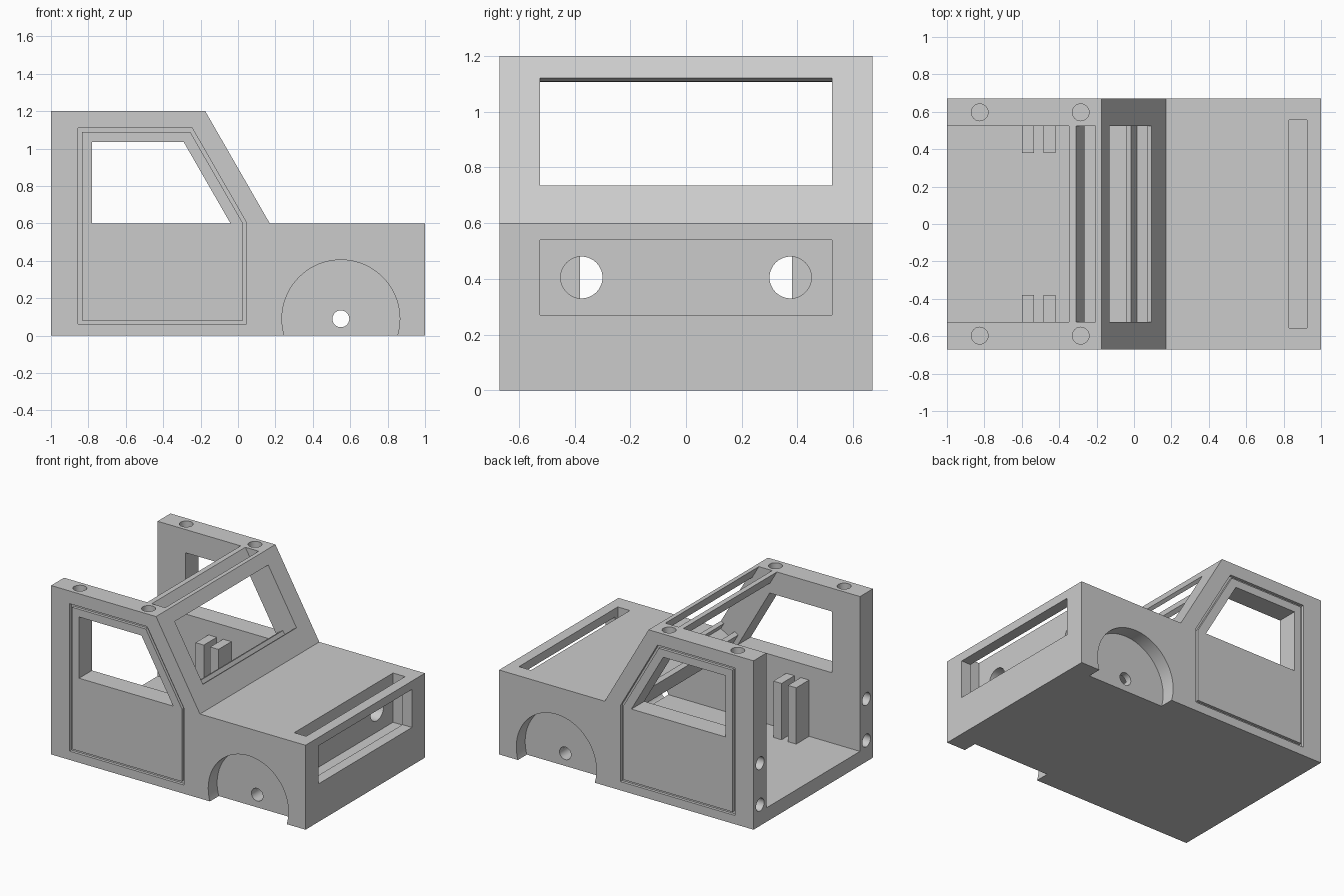
import bpy, math

cube = bpy.data.objects.get("Cube")
if cube:
    bpy.data.objects.remove(cube, do_unlink=True)

grey = bpy.data.materials.new("plain grey")
grey.use_nodes = True
GREY = (0.6, 0.6, 0.6, 1)
grey.diffuse_color = GREY
grey.node_tree.nodes["Principled BSDF"].inputs["Base Color"].default_value = GREY

LEAN = 0.575          # windscreen run per unit of height
HALF, INNER = 0.67, 0.525


def prism(name, outline, y0, y1):
    """Extrude an (x, z) outline along y."""
    n = len(outline)
    verts = [(x, y, z) for y in (y0, y1) for x, z in outline]
    faces = [tuple(range(n)), tuple(reversed(range(n, 2 * n)))]
    faces += [(i, i + n, (i + 1) % n + n, (i + 1) % n) for i in range(n)]
    mesh = bpy.data.meshes.new(name)
    mesh.from_pydata(verts, [], faces)
    mesh.materials.append(grey)
    obj = bpy.data.objects.new(name, mesh)
    bpy.context.collection.objects.link(obj)
    bpy.context.view_layer.objects.active = obj
    bpy.ops.object.select_all(action='DESELECT')
    obj.select_set(True)
    bpy.ops.object.mode_set(mode='EDIT')
    bpy.ops.mesh.select_all(action='SELECT')
    bpy.ops.mesh.normals_make_consistent(inside=False)
    bpy.ops.object.mode_set(mode='OBJECT')
    return obj


def box(name, x0, x1, y0, y1, z0, z1):
    return prism(name, [(x0, z0), (x1, z0), (x1, z1), (x0, z1)], y0, y1)


def rod(name, centre, radius, length, axis, sides=48):
    turn = {'X': (0, math.pi / 2, 0), 'Y': (math.pi / 2, 0, 0), 'Z': (0, 0, 0)}[axis]
    bpy.ops.mesh.primitive_cylinder_add(vertices=sides, radius=radius, depth=length,
                                        location=centre, rotation=turn)
    obj = bpy.context.object
    obj.name = name
    obj.data.materials.append(grey)
    return obj


def cut(target, cutter):
    cutter.hide_render = True
    bpy.context.view_layer.objects.active = target
    mod = target.modifiers.new("cut", 'BOOLEAN')
    mod.operation, mod.solver, mod.object = 'DIFFERENCE', 'EXACT', cutter
    bpy.ops.object.modifier_apply(modifier=mod.name)
    bpy.data.objects.remove(cutter, do_unlink=True)


def slope(offset, z):
    """Point on a line parallel to the windscreen, moved back by offset."""
    return (-0.175 - offset + (1.2 - z) * LEAN, z)


def across(point, dist):
    """Move a point square to the windscreen."""
    k = math.hypot(1, LEAN)
    return (point[0] + dist / k, point[1] + dist * LEAN / k)


# Solid cab and bonnet
body = prism("cab_body", [(-1, 0), (1, 0), (1, 0.6), (0.17, 0.6), (-0.175, 1.2), (-1, 1.2)],
             -HALF, HALF)

# Cabin, open at the top and back, running on under the bonnet
cut(body, prism("cabin_cutter", [(-1.1, 0.1), (0.75, 0.1), (0.75, 0.5), slope(0.172, 0.5),
                                 slope(0.172, 1.3), (-1.1, 1.3)], -INNER, INNER))

# Slot that takes the windscreen sheet
low = slope(0.135, 0.635)
cut(body, prism("screen_slot_cutter", [low, across(low, 0.091), slope(0.03, 1.3),
                                       slope(0.135, 1.3)], -INNER, INNER))

# Windscreen opening in the outer and inner frames
for start, back, front, z0, z1 in ((0, -0.06, 0.05, 0.735, 1.122),
                                   (0.135, -0.06, 0.05, 0.687, 1.122)):
    a, b = slope(start, z0), slope(start, z1)
    cut(body, prism("screen_cutter", [across(a, back), across(a, front),
                                      across(b, front), across(b, back)], -INNER, INNER))

# Grille slot from the bonnet and opening in the nose
cut(body, box("grille_slot_cutter", 0.83, 0.925, -0.555, 0.555, 0.25, 0.7))
cut(body, box("grille_opening_cutter", 0.88, 1.1, -INNER, INNER, 0.27, 0.54))

# Axle bore
cut(body, rod("axle_cutter", (0.55, 0, 0.09), 0.045, 2, 'Y'))

for side in (-1, 1):
    def span(inner, outer):
        return sorted((side * inner, side * outer))

    # Wheel arch, headlight and side window
    cut(body, rod("arch_cutter", (0.55, side * 0.67, 0.09), 0.315, 0.2, 'Y', 96))
    cut(body, rod("headlight_cutter", (0.79, side * 0.375, 0.405), 0.075, 0.14, 'X'))
    cut(body, prism("window_cutter", [(-0.78, 0.6), (-0.04, 0.6), (-0.29, 1.035),
                                      (-0.78, 1.035)], *span(0.4, 0.8)))

    # Groove around the door
    groove = prism("door_groove_cutter", [(-0.855, 0.062), (0.045, 0.062), (0.045, 0.605),
                                          (-0.245, 1.11), (-0.855, 1.11)], *span(0.65, 0.7))
    cut(groove, prism("door_core", [(-0.835, 0.082), (0.027, 0.082), (0.027, 0.6),
                                    (-0.256, 1.09), (-0.835, 1.09)], *span(0.6, 0.75)))
    cut(body, groove)

    # Peg holes in the roof rails and rear posts
    for x in (-0.825, -0.285):
        cut(body, rod("roof_hole_cutter", (x, side * 0.597, 1.2), 0.045, 0.24, 'Z'))
    for z in (0.15, 0.445):
        cut(body, rod("rear_hole_cutter", (-1, side * 0.597, z), 0.045, 0.24, 'X'))

    # Pairs of upright guides on the cabin walls
    for name, x in (("rear_guide", -0.6), ("front_guide", -0.485)):
        box(name, x, x + 0.065, *span(0.38, INNER), 0.1, 0.5)

bpy.ops.object.select_all(action='DESELECT')
body.select_set(True)
bpy.context.view_layer.objects.active = body
bpy.ops.object.shade_smooth_by_angle(angle=math.radians(25))
